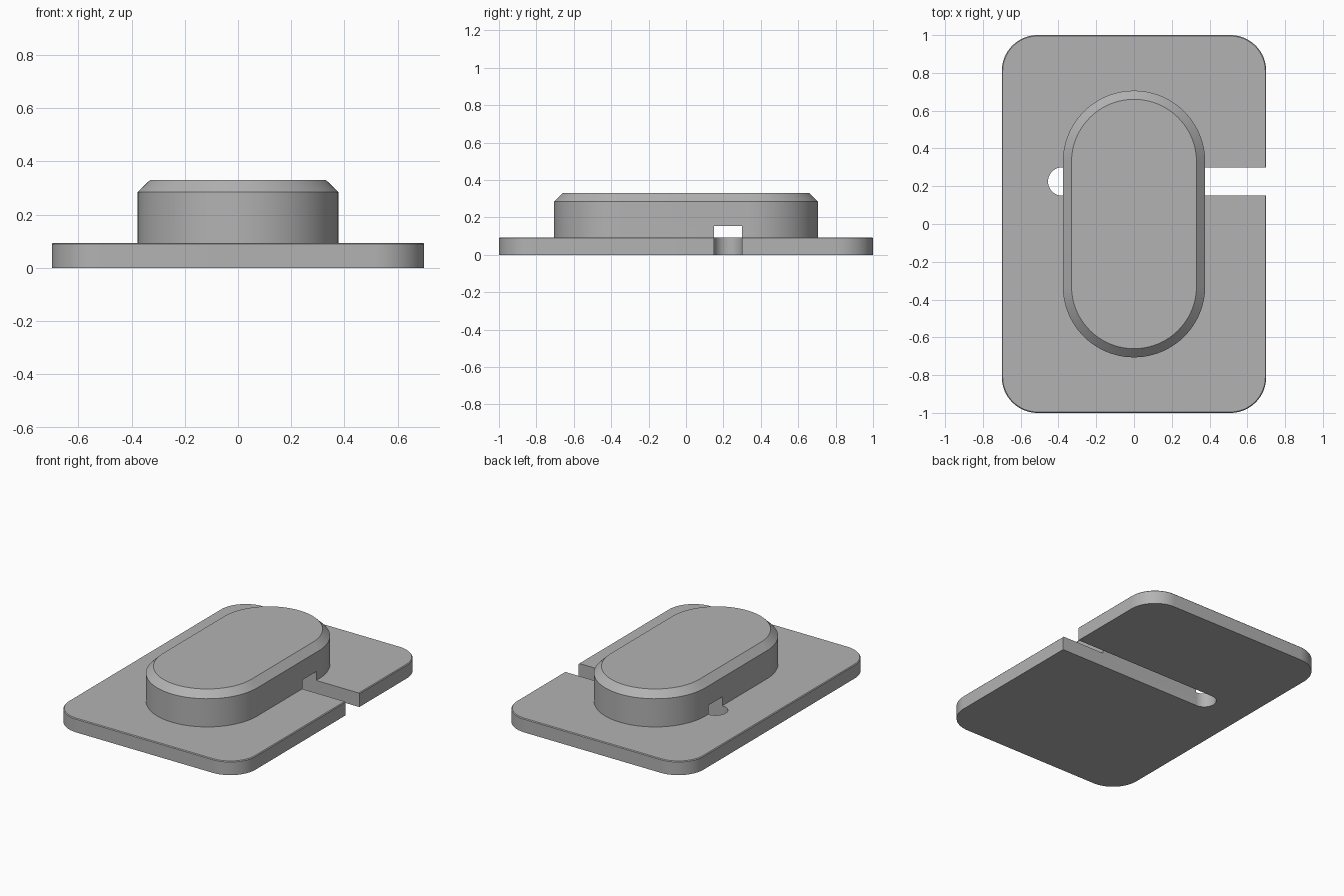
import bpy, bmesh
from math import cos, sin, pi, radians

if "Cube" in bpy.data.objects:
    bpy.data.objects.remove(bpy.data.objects["Cube"], do_unlink=True)

grey = bpy.data.materials.new("mid grey")
grey.use_nodes = True
colour = (0.45, 0.45, 0.45, 1)
grey.diffuse_color = colour
grey.node_tree.nodes["Principled BSDF"].inputs["Base Color"].default_value = colour


def rounded_outline(hx, hy, r, steps=24):
    """Points of a rounded rectangle with half sizes hx, hy, counter-clockwise."""
    points = []
    for quarter, (sx, sy) in enumerate([(1, 1), (-1, 1), (-1, -1), (1, -1)]):
        for i in range(steps + 1):
            a = (quarter + i / steps) * pi / 2
            p = (sx * (hx - r) + r * cos(a), sy * (hy - r) + r * sin(a))
            points.append(p)
    return points


def stacked_prism(name, hx, hy, r, layers, centre=(0, 0)):
    """Rounded prism through layers of (height, inset)."""
    bm = bmesh.new()
    rings = []
    for z, inset in layers:
        outline = rounded_outline(hx - inset, hy - inset, r - inset)
        rings.append([bm.verts.new((x + centre[0], y + centre[1], z)) for x, y in outline])
    for low, high in zip(rings, rings[1:]):
        for i in range(len(low)):
            j = (i + 1) % len(low)
            bm.faces.new((low[i], low[j], high[j], high[i]))
    bm.faces.new(rings[0][::-1])
    bm.faces.new(rings[-1])
    bmesh.ops.remove_doubles(bm, verts=bm.verts, dist=1e-5)
    bmesh.ops.recalc_face_normals(bm, faces=bm.faces)
    mesh = bpy.data.meshes.new(name)
    bm.to_mesh(mesh)
    bm.free()
    mesh.materials.append(grey)
    obj = bpy.data.objects.new(name, mesh)
    bpy.context.collection.objects.link(obj)
    return obj


def combine(target, tool, operation):
    """Apply a boolean and discard the tool."""
    mod = target.modifiers.new(operation.lower(), 'BOOLEAN')
    mod.object = tool
    mod.operation = operation
    mod.solver = 'EXACT'
    bpy.context.view_layer.objects.active = target
    bpy.ops.object.modifier_apply(modifier=mod.name)
    bpy.data.objects.remove(tool, do_unlink=True)


# Base plate with a fine chamfer on its top edge
body = stacked_prism("base_plate_with_raised_pad", 0.7, 1.0, 0.19,
                     [(0, 0), (0.089, 0), (0.094, 0.005)])

# Raised oblong pad with chamfered rim
pad = stacked_prism("raised_pad", 0.377, 0.706, 0.377,
                    [(0.04, 0), (0.285, 0), (0.33, 0.046)])
combine(body, pad, 'UNION')

# Round-ended slot running in from the left side, under the pad
slot = stacked_prism("slot_cutter", 0.8, 0.075, 0.075,
                     [(-0.1, 0), (0.154, 0)], centre=(0.345, 0.225))
slot.hide_render = True
combine(body, slot, 'DIFFERENCE')

# Smooth the rounded walls, keep edges crisp
bpy.ops.object.select_all(action='DESELECT')
body.select_set(True)
bpy.context.view_layer.objects.active = body
bpy.ops.object.shade_smooth_by_angle(angle=radians(25))
